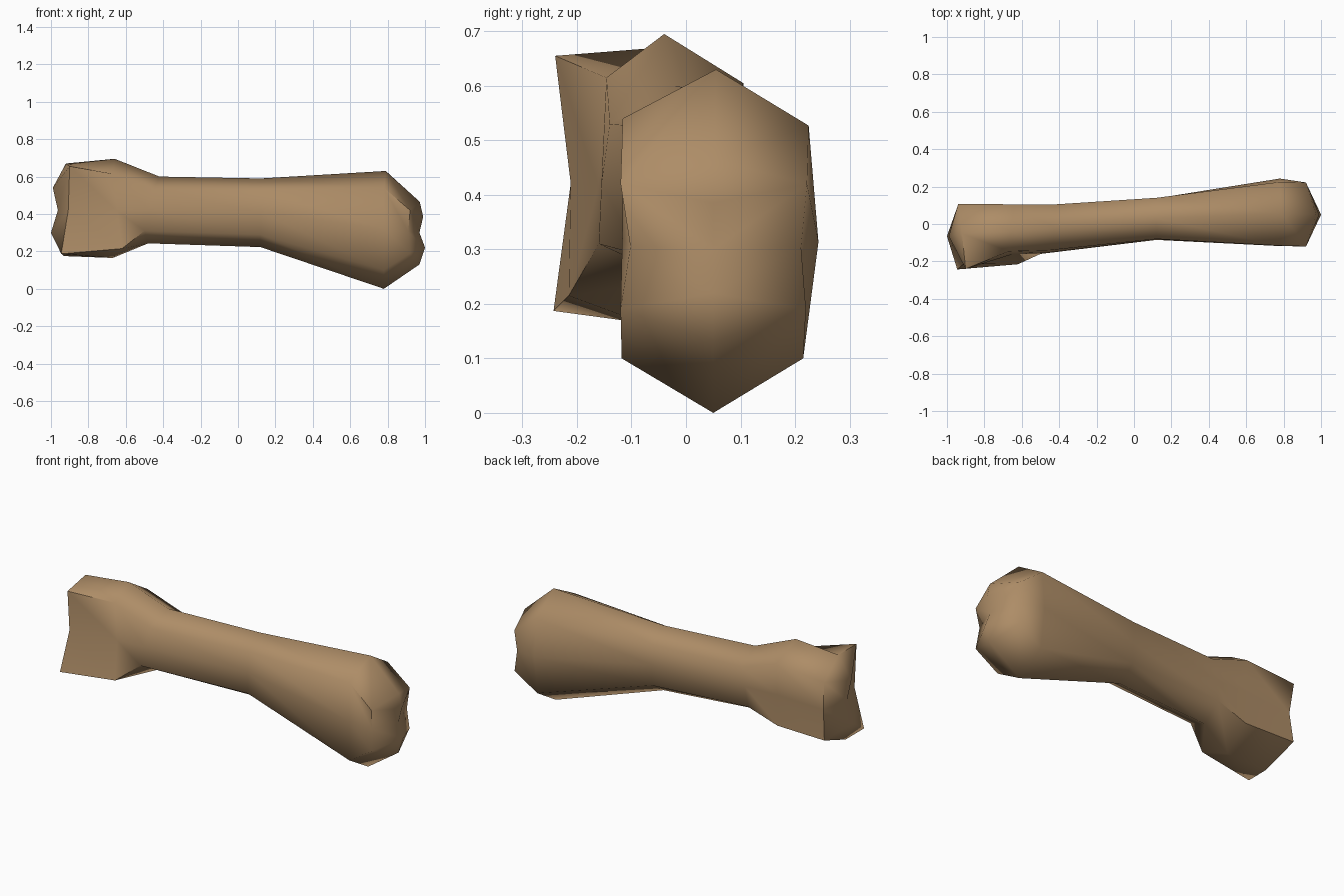
import bpy, bmesh, math

bm = bmesh.new()


def ring(top, bottom, fu, fl, bu, bl, f_in=0.0, b_in=0.0, x_in=0.0):
    """Eight-sided section: front/back waists lie midway between the corners, pushed by *_in."""
    def waist(a, b, dy):
        return ((a[0] + b[0]) / 2 + x_in, (a[1] + b[1]) / 2 + dy, (a[2] + b[2]) / 2)
    pts = [top, fu, waist(fu, fl, f_in), fl, bottom, bl, waist(bu, bl, b_in), bu]
    return [bm.verts.new(p) for p in pts]


def cap(r, upper, notch, lower):
    """Close an end with two knuckles and a notch between them."""
    u, n, l = (bm.verts.new(p) for p in (upper, notch, lower))
    for s in (1, -1):
        a, b, c = r[s], r[2 * s], r[3 * s]
        for f in ((r[0], a, u), (a, b, n), (a, n, u), (b, c, l), (b, l, n), (c, r[4], l)):
            bm.faces.new(f)


# sections from the left end to the right end
rings = [
    ring((-0.92, -0.05, 0.67), (-0.93, -0.10, 0.175), (-0.90, -0.24, 0.655),
         (-0.945, -0.243, 0.187), (-0.94, 0.108, 0.58), (-0.94, 0.105, 0.25), 0.03, -0.015, 0.015),
    ring((-0.66, -0.04, 0.695), (-0.67, -0.08, 0.165), (-0.67, -0.146, 0.615),
         (-0.62, -0.215, 0.215), (-0.64, 0.105, 0.605), (-0.64, 0.095, 0.25), 0.02),
    ring((-0.42, -0.02, 0.60), (-0.48, -0.03, 0.243), (-0.45, -0.14, 0.53),
         (-0.50, -0.16, 0.31), (-0.42, 0.105, 0.53), (-0.46, 0.10, 0.31), -0.005),
    ring((0.12, 0.03, 0.59), (0.12, 0.03, 0.223), (0.12, -0.08, 0.525),
         (0.12, -0.085, 0.29), (0.12, 0.14, 0.525), (0.12, 0.135, 0.29)),
    ring((0.79, 0.055, 0.63), (0.78, 0.05, 0.0), (0.78, -0.116, 0.54),
         (0.78, -0.118, 0.10), (0.78, 0.225, 0.527), (0.78, 0.215, 0.10), 0.0, 0.023),
    ring((0.972, 0.052, 0.465), (0.97, 0.05, 0.13), (0.92, -0.12, 0.42),
         (0.92, -0.12, 0.19), (0.92, 0.222, 0.42), (0.92, 0.22, 0.19), 0.018, -0.01, -0.01),
]

# shaft skin and knuckle ends
for a, b in zip(rings, rings[1:]):
    for i in range(8):
        j = (i + 1) % 8
        bm.faces.new((a[i], a[j], b[j], b[i]))
cap(rings[0], (-0.99, -0.065, 0.54), (-0.963, -0.065, 0.42), (-1.0, -0.065, 0.30))
cap(rings[-1], (0.99, 0.05, 0.385), (0.97, 0.05, 0.30), (1.0, 0.05, 0.22))
bmesh.ops.recalc_face_normals(bm, faces=bm.faces[:])

mesh = bpy.data.meshes.new("bone")
bm.to_mesh(mesh)
bm.free()
bone = bpy.data.objects.new("bone", mesh)
bpy.context.collection.objects.link(bone)

mat = bpy.data.materials.new("tan bone")
mat.diffuse_color = (0.42, 0.265, 0.135, 1)
mesh.materials.append(mat)

bpy.context.view_layer.objects.active = bone
bone.select_set(True)
bpy.ops.object.shade_smooth_by_angle(angle=math.radians(65))
